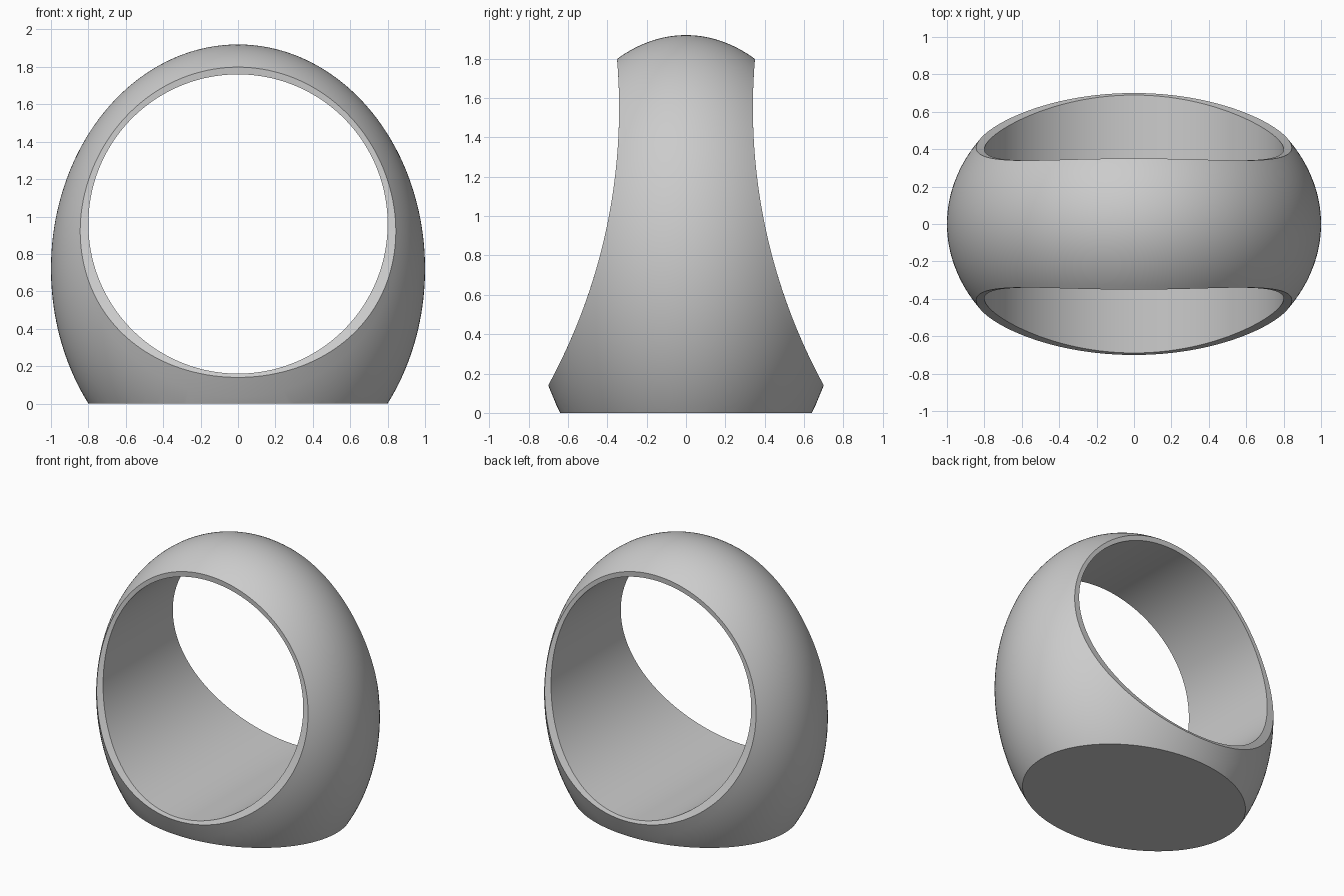
import bpy, bmesh, math

if "Cube" in bpy.data.objects:
    bpy.data.objects.remove(bpy.data.objects["Cube"])

SEGMENTS = 192             # steps around the finger hole
ROWS = 32                  # steps across the band
BORE_R, BORE_Z = 0.80, 0.96
A, B, C, CENTRE_Z = 1.0, 0.8, 1.2, 0.72   # ellipsoid that shapes the outside


def side_y(z):
    """Concave side profile: half width of the band at height z."""
    r = 2.94
    return 0.34 + r - math.sqrt(r * r - (z - 1.55) ** 2)


def outer_radius(t, y):
    """Distance from the hole axis to the ellipsoid, in direction t at depth y."""
    s, c, d = math.sin(t), math.cos(t), BORE_Z - CENTRE_Z
    qa = (s / A) ** 2 + (c / C) ** 2
    qb = 2 * c * d / C ** 2
    qc = (d / C) ** 2 + (y / B) ** 2 - 1
    return (-qb + math.sqrt(max(qb * qb - 4 * qa * qc, 0))) / (2 * qa)


def rim_depth(t):
    """Depth at which the ellipsoid meets the concave side."""
    lo, hi = 0.2, 0.75
    for _ in range(40):
        y = (lo + hi) / 2
        if y < side_y(BORE_Z + outer_radius(t, y) * math.cos(t)):
            lo = y
        else:
            hi = y
    return lo


bm = bmesh.new()
loops = []
for i in range(SEGMENTS):
    t = 2 * math.pi * i / SEGMENTS
    w = rim_depth(t)
    wb = side_y(BORE_Z + BORE_R * math.cos(t))
    # closed section: bore edge, domed outside from rim to rim, bore edge
    section = [(BORE_R, -wb)]
    for k in range(ROWS + 1):
        y = w * (2 * k / ROWS - 1)
        section.append((outer_radius(t, y), y))
    section.append((BORE_R, wb))
    loops.append([bm.verts.new((r * math.sin(t), y, BORE_Z + r * math.cos(t)))
                  for r, y in section])

for i in range(SEGMENTS):
    a, b = loops[i], loops[(i + 1) % SEGMENTS]
    for k in range(len(a)):
        n = (k + 1) % len(a)
        bm.faces.new((a[k], a[n], b[n], b[k]))

# flat signet face: slice off the bottom and cap it
cut = bmesh.ops.bisect_plane(bm, geom=bm.verts[:] + bm.edges[:] + bm.faces[:],
                             dist=1e-5, plane_co=(0, 0, 0), plane_no=(0, 0, -1),
                             clear_outer=True)
rim_edges = [e for e in cut["geom_cut"] if isinstance(e, bmesh.types.BMEdge)]
bmesh.ops.holes_fill(bm, edges=rim_edges, sides=0)
bmesh.ops.recalc_face_normals(bm, faces=bm.faces[:])

mesh = bpy.data.meshes.new("signet_ring")
bm.to_mesh(mesh)
bm.free()
ring = bpy.data.objects.new("signet_ring", mesh)
bpy.context.collection.objects.link(ring)

grey = bpy.data.materials.new("plain grey")
grey.diffuse_color = (0.6, 0.6, 0.6, 1)
grey.use_nodes = True
grey.node_tree.nodes["Principled BSDF"].inputs["Base Color"].default_value = grey.diffuse_color
mesh.materials.append(grey)

bpy.context.view_layer.objects.active = ring
ring.select_set(True)
bpy.ops.object.shade_smooth_by_angle(angle=math.radians(30))
